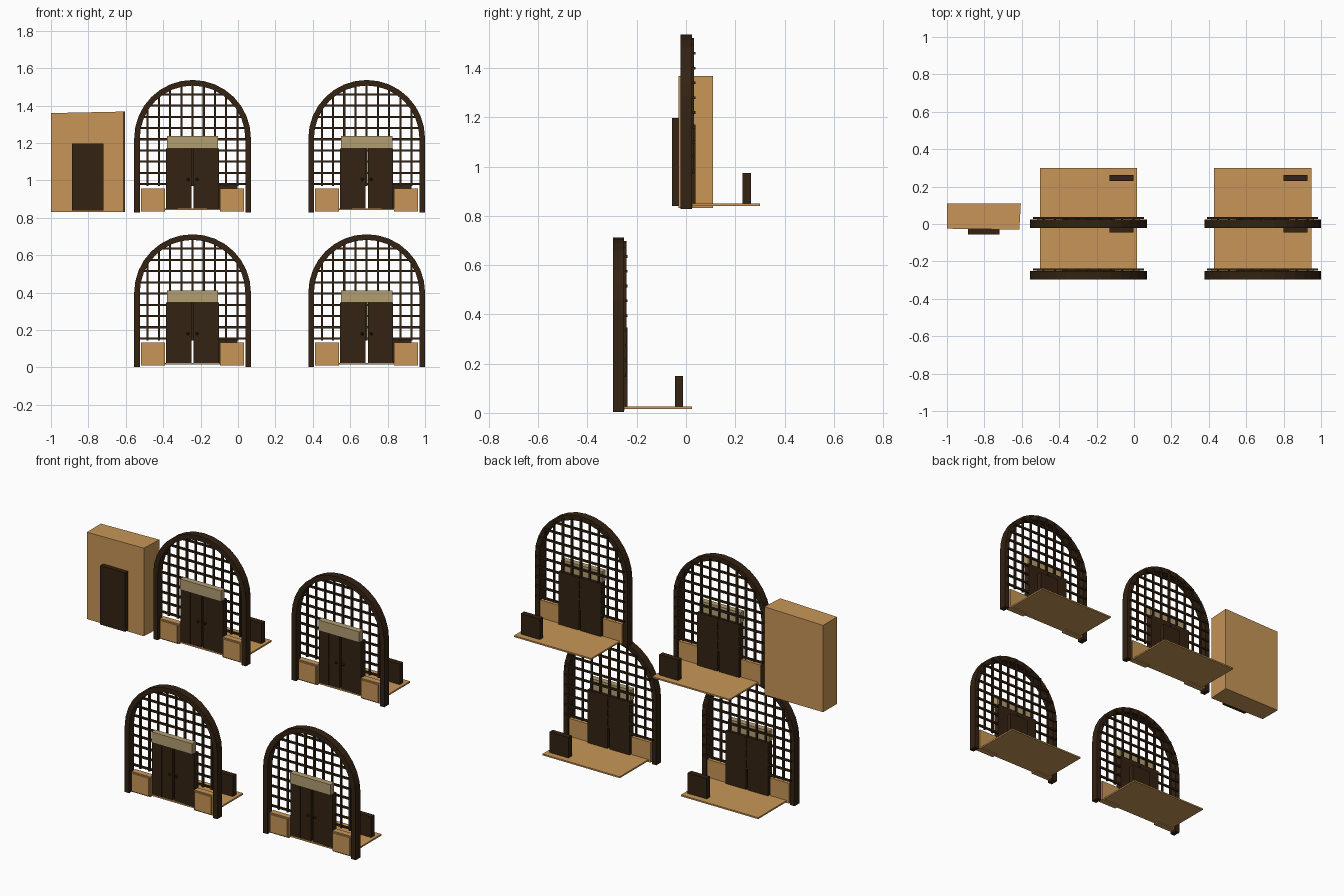
import bpy, bmesh, math
from mathutils import Vector

if "Cube" in bpy.data.objects:
    bpy.data.objects.remove(bpy.data.objects["Cube"])


def material(name, rgb):
    m = bpy.data.materials.new(name)
    m.diffuse_color = (*rgb, 1)
    m.use_nodes = True
    m.node_tree.nodes["Principled BSDF"].inputs["Base Color"].default_value = m.diffuse_color
    return m


DARK = material("dark_wood", (0.033, 0.016, 0.006))
TAN = material("tan_wood", (0.58, 0.305, 0.095))
CREAM = material("cream_sign", (0.45, 0.34, 0.165))


def finish(bm, name, mat, at):
    bmesh.ops.recalc_face_normals(bm, faces=bm.faces)
    me = bpy.data.meshes.new(name)
    bm.to_mesh(me)
    bm.free()
    ob = bpy.data.objects.new(name, me)
    ob.location = at
    me.materials.append(mat)
    bpy.context.collection.objects.link(ob)
    return ob


def add_box(bm, x0, x1, y0, y1, z0, z1):
    vs = bmesh.ops.create_cube(bm, size=1)["verts"]
    for v in vs:
        v.co = Vector((x1 if v.co.x > 0 else x0,
                       y1 if v.co.y > 0 else y0,
                       z1 if v.co.z > 0 else z0))
    return vs


def boxes(name, mat, at, *dims):
    bm = bmesh.new()
    for d in dims:
        add_box(bm, *d)
    return finish(bm, name, mat, at)


R, T, SPRING = 0.312, 0.03, 0.4    # arch radius, frame width, springing height


def arch_frame(at):
    # Outline of straight legs and a half circle, swept with a square section
    def outline(r):
        arc = [(r * math.cos(math.pi * i / 16), SPRING + r * math.sin(math.pi * i / 16))
               for i in range(17)]
        return [(r, 0.003)] + arc + [(-r, 0.003)]
    bm = bmesh.new()
    rings = []
    for (ox, oz), (ix, iz) in zip(outline(R), outline(R - T)):
        rings.append([bm.verts.new(p) for p in
                      ((ox, 0, oz), (ox, 0.046, oz), (ix, 0.046, iz), (ix, 0, iz))])
    for a, b in zip(rings, rings[1:]):
        for i in range(4):
            j = (i + 1) % 4
            bm.faces.new((a[i], a[j], b[j], b[i]))
    bm.faces.new(rings[0])
    bm.faces.new(rings[-1])
    finish(bm, "arch_frame", DARK, at)


def lattice(at):
    # Bars trimmed to the inside of the arch
    r, w = R - T / 2, 0.0055
    bm = bmesh.new()
    for i in range(-4, 5):
        x = i * 0.06
        top = SPRING + math.sqrt(r * r - x * x)
        add_box(bm, x - w, x + w, 0.044, 0.055, 0.145, top)
    for i in range(9):
        z = 0.155 + i * 0.06
        half = math.sqrt(r * r - max(0, z - SPRING) ** 2)
        add_box(bm, -half, half, 0.049, 0.06, z - w, z + w)
    finish(bm, "lattice_bars", DARK, at)


def gate(at):
    arch_frame(at)
    lattice(at)
    # Double doors with a raised board on each leaf
    for s in (-1, 1):
        def mir(a, b, *rest):
            return (min(s * a, s * b), max(s * a, s * b), *rest)
        boxes("door_leaf", DARK, at,
              mir(0.006, 0.142, 0.025, 0.06, 0.023, 0.347),
              mir(0.078, 0.142, 0.020, 0.025, 0.023, 0.347))
        bm = bmesh.new()
        bmesh.ops.create_uvsphere(bm, u_segments=8, v_segments=6, radius=0.008)
        for v in bm.verts:
            v.co += Vector((s * 0.024, 0.018, 0.18))
        finish(bm, "door_knob", DARK, at)
        # Low side box with a framed front
        boxes("side_box", TAN, at,
              mir(0.147, 0.275, 0.012, 0.048, 0.01, 0.133),
              mir(0.154, 0.268, 0.004, 0.012, 0.017, 0.126))
    boxes("sign_board", CREAM, at, (-0.137, 0.137, 0.008, 0.043, 0.347, 0.412))
    boxes("floor_slab", TAN, at, (-0.26, 0.26, 0.044, 0.322, 0.016, 0.025),
          (-0.145, 0.145, 0.02, 0.044, 0.016, 0.025))
    boxes("rear_counter", DARK, at, (0.112, 0.24, 0.252, 0.285, 0.025, 0.15))


for x in (-0.243, 0.688):
    for y, z in ((-0.297, 0.0), (-0.022, 0.825)):
        gate((x, y, z))

# Side cabin: slightly crooked block with a plain door
bm = bmesh.new()
for v in add_box(bm, -1.0, -0.605, -0.02, 0.11, 0.832, 1.36):
    if v.co.x > -0.8:
        if v.co.z > 1:
            v.co.z += 0.008
        if v.co.y < 0:
            v.co.x -= 0.008
            v.co.y -= 0.01
    elif v.co.y < 0:
        v.co.y -= 0.005
finish(bm, "cabin_block", TAN, (0, 0, 0))
boxes("cabin_door", DARK, (0, 0, 0), (-0.888, -0.72, -0.056, -0.02, 0.84, 1.198))
